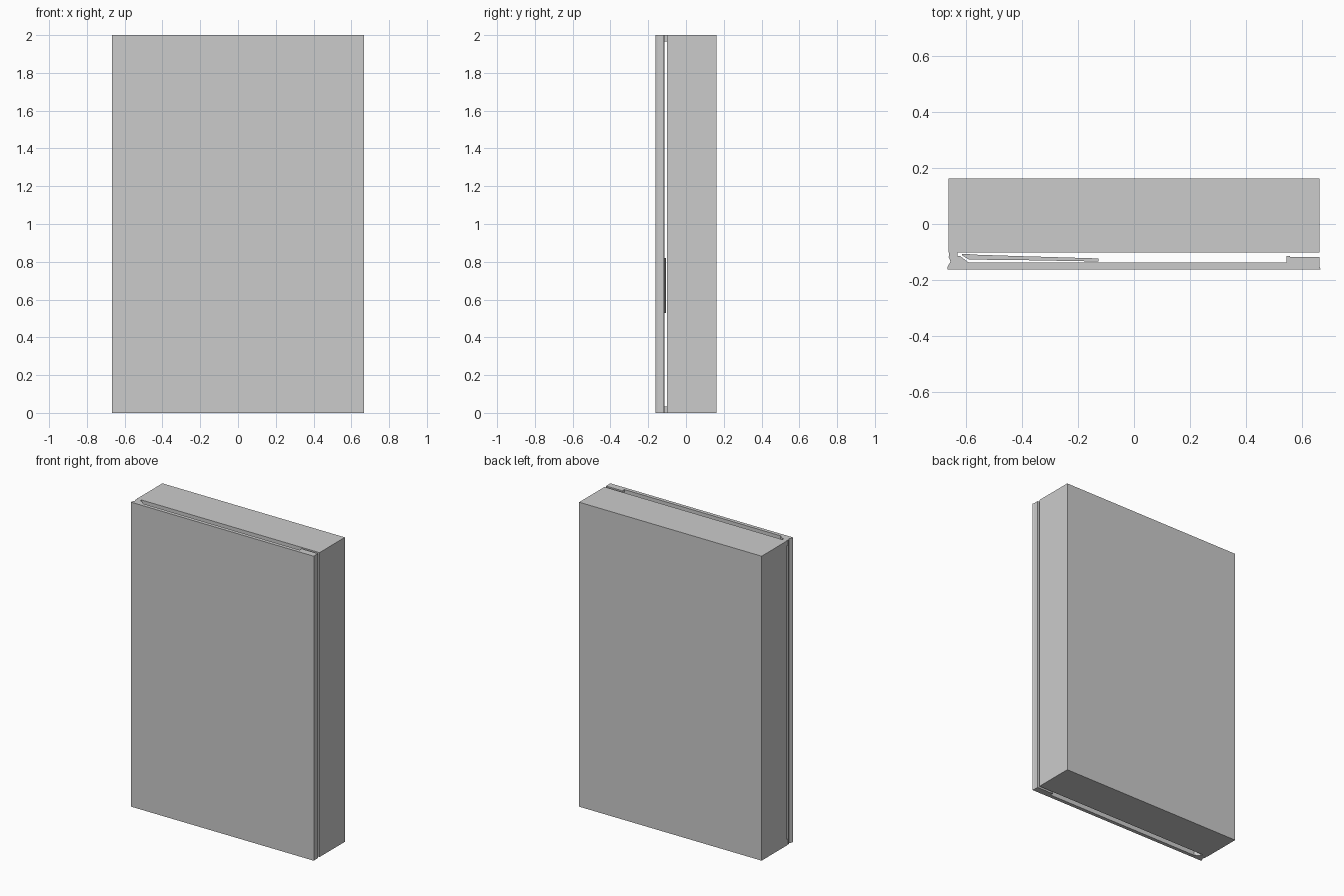
import bpy, bmesh

if "Cube" in bpy.data.objects:
    bpy.data.objects.remove(bpy.data.objects["Cube"])


def extrude_profile(name, points, z0, z1):
    """Closed XY profile extruded along z."""
    bm = bmesh.new()
    face = bm.faces.new([bm.verts.new((x, y, z0)) for x, y in points])
    res = bmesh.ops.extrude_face_region(bm, geom=[face])
    verts = [g for g in res["geom"] if isinstance(g, bmesh.types.BMVert)]
    bmesh.ops.translate(bm, verts=verts, vec=(0, 0, z1 - z0))
    bmesh.ops.recalc_face_normals(bm, faces=bm.faces)
    mesh = bpy.data.meshes.new(name)
    bm.to_mesh(mesh)
    bm.free()
    obj = bpy.data.objects.new(name, mesh)
    bpy.context.collection.objects.link(obj)
    return obj


def box(name, x0, x1, y0, y1, z0, z1):
    return extrude_profile(name, [(x0, y0), (x1, y0), (x1, y1), (x0, y1)], z0, z1)


# Cabinet body
box("cabinet", -0.663, 0.663, -0.101, 0.162, 0, 2)

# Door panel: thin sheet with a hinge stile on the left and a closing stile on the right
door = [
    (-0.666, -0.162), (0.666, -0.162), (0.663, -0.152), (0.663, -0.117),
    (0.558, -0.117), (0.556, -0.114), (0.545, -0.114), (0.545, -0.138),
    (-0.59, -0.138), (-0.622, -0.114), (-0.658, -0.114), (-0.663, -0.117),
    (-0.655, -0.134), (-0.666, -0.153),
]
extrude_profile("door", door, 0, 2)

# Hinge blocks at the top and bottom of the left edge
for label, z0 in (("bottom", 0.0), ("top", 1.965)):
    box("hinge_" + label, -0.66, -0.63, -0.114, -0.101, z0, z0 + 0.035)

# Slanted inner flap behind the door, with a small lip at its pivot end
flap = [(-0.615, -0.111), (-0.59, -0.127), (-0.4, -0.129), (-0.126, -0.134),
        (-0.126, -0.123), (-0.4, -0.115), (-0.585, -0.109)]
extrude_profile("inner_flap", flap, 0.53, 0.82)
box("flap_pivot", -0.615, -0.585, -0.113, -0.107, 0.53, 0.82)
